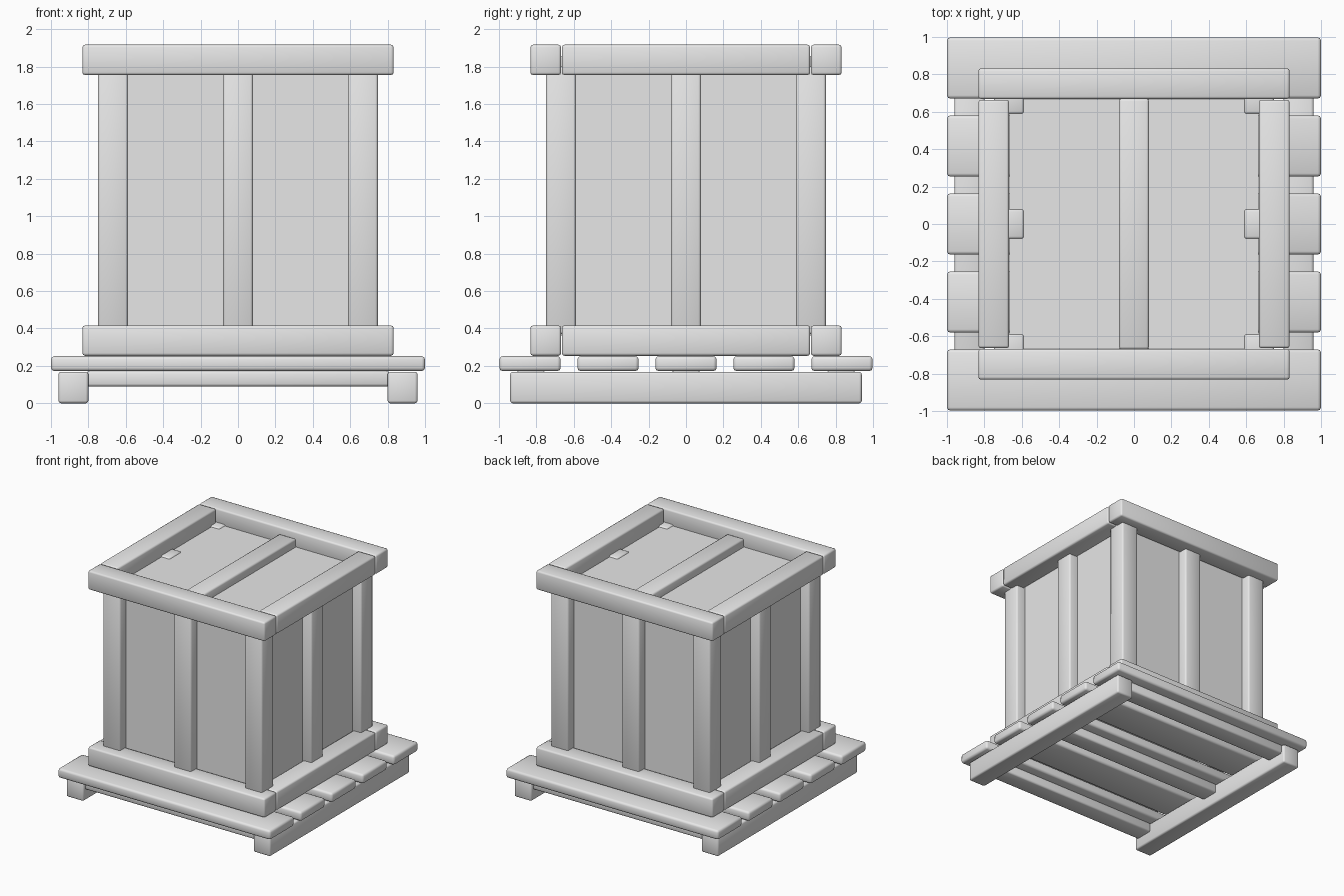
import bpy
import bmesh
import math
from mathutils import Vector

default = bpy.data.objects.get("Cube")
if default:
    bpy.data.objects.remove(default, do_unlink=True)

# Single plain grey for the whole model
grey = bpy.data.materials.new("light_grey")
grey.use_nodes = True
GREY = (0.8, 0.8, 0.8, 1.0)
grey.diffuse_color = GREY
grey.node_tree.nodes["Principled BSDF"].inputs["Base Color"].default_value = GREY


def plank(name, x, y, z, bevel=0.014):
    """Box spanning the (low, high) ranges, with softly rounded edges."""
    low, high = Vector((x[0], y[0], z[0])), Vector((x[1], y[1], z[1]))
    centre, size = (low + high) / 2, high - low
    mesh = bpy.data.meshes.new(name)
    bm = bmesh.new()
    bmesh.ops.create_cube(bm, size=1)
    bmesh.ops.scale(bm, vec=size, verts=bm.verts)
    if bevel:
        bmesh.ops.bevel(bm, geom=bm.edges[:], offset=bevel, segments=2,
                        profile=0.5, affect='EDGES')
    bm.to_mesh(mesh)
    bm.free()
    mesh.materials.append(grey)
    obj = bpy.data.objects.new(name, mesh)
    obj.location = centre
    bpy.context.collection.objects.link(obj)
    if bevel:
        bpy.ops.object.select_all(action='DESELECT')
        obj.select_set(True)
        bpy.context.view_layer.objects.active = obj
        bpy.ops.object.shade_smooth_by_angle(angle=math.radians(50))
    return obj


def around(centre, half):
    return (centre - half, centre + half)


HALF = 0.08          # half the width of a timber
SIDES = (("left", 1), ("right", -1))
ENDS = (("front", -1), ("back", 1))

# Pallet: runners, cross beams and deck boards
for side, s in SIDES:
    plank(f"pallet_runner_{side}", around(s * 0.88, HALF), around(0, 0.94), (0, 0.168))
for i in range(3):
    plank(f"pallet_cross_beam_{i + 1}", around(0, 0.81), around((i - 1) * 0.83, HALF), (0.09, 0.172))
for i in range(5):
    plank(f"pallet_board_{i + 1}", around(0, 1), around((i - 2) * 0.417, 0.164), (0.172, 0.252), 0.018)

# Crate body panels
plank("crate_panels", around(0, 0.665), around(0, 0.665), (0.36, 1.79), 0)

# Bottom and top frames
for level, z in (("bottom", 0.335), ("top", 1.836)):
    for end, s in ENDS:
        plank(f"{level}_rail_{end}", around(0, 0.832), around(s * 0.75, HALF + 0.002), around(z, HALF + 0.001))
    for side, s in SIDES:
        plank(f"{level}_rail_{side}", around(s * 0.75, HALF + 0.002), around(0, 0.664), around(z, HALF + 0.001))

# Upright corner posts and the post in the middle of each wall
UPRIGHT = (0.37, 1.8)
for side, sx in SIDES:
    for end, sy in ENDS:
        plank(f"corner_post_{end}_{side}", around(sx * 0.668, HALF), around(sy * 0.668, HALF), UPRIGHT)
    plank(f"middle_post_{side}", around(sx * 0.668, HALF), around(0, HALF), UPRIGHT)
for end, sy in ENDS:
    plank(f"middle_post_{end}", around(0, HALF), around(sy * 0.668, HALF), UPRIGHT)

# Batten across the lid
plank("lid_batten", around(0, HALF), around(0, 0.67), (1.70, 1.86))
